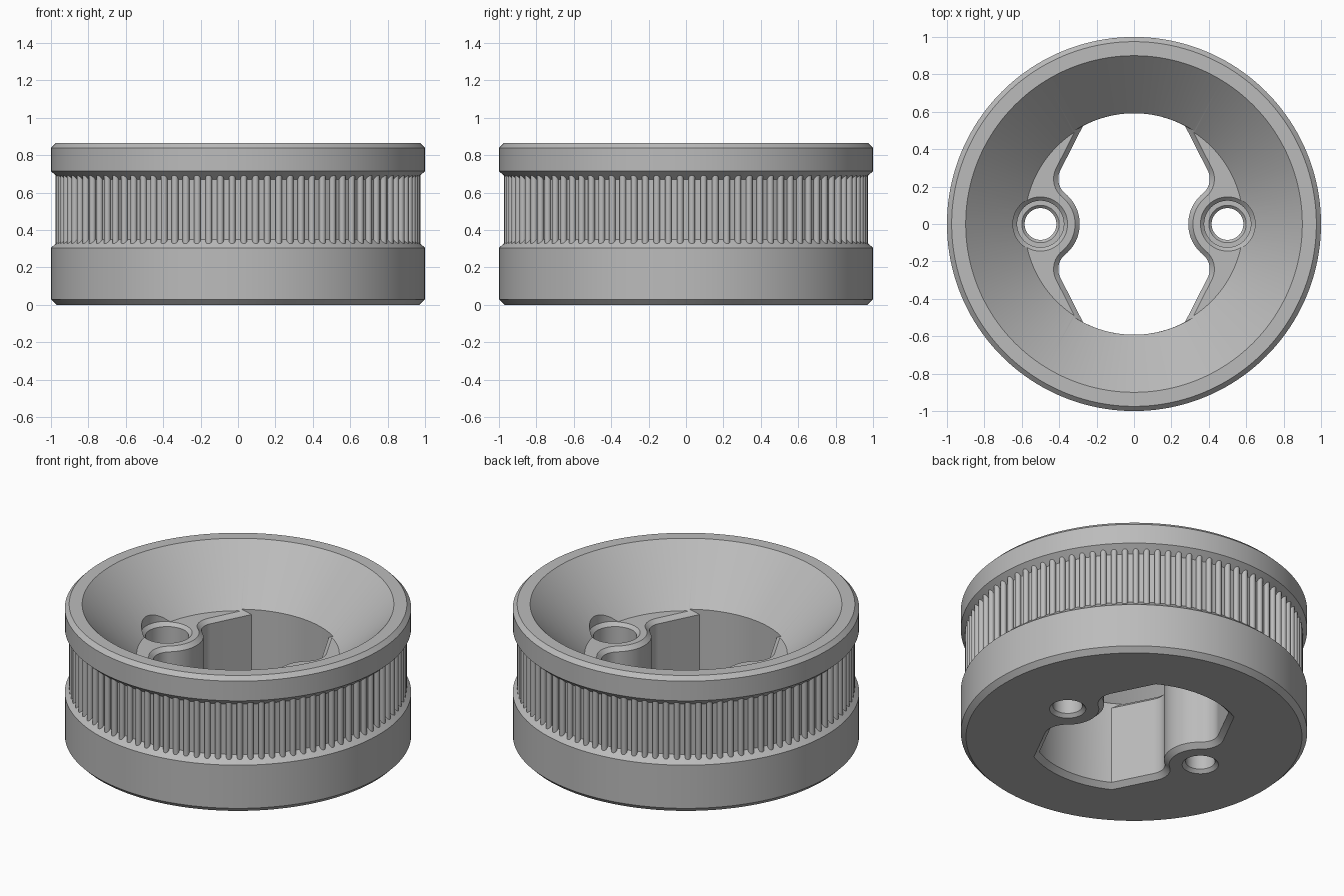
import bpy
import bmesh
from math import sin, cos, pi, radians, sqrt, hypot, atan2

if "Cube" in bpy.data.objects:
    bpy.data.objects.remove(bpy.data.objects["Cube"], do_unlink=True)

GREY = (0.5, 0.5, 0.5, 1.0)
grey = bpy.data.materials.new("plain grey")
grey.use_nodes = True
grey.diffuse_color = GREY
grey.node_tree.nodes["Principled BSDF"].inputs["Base Color"].default_value = GREY


def add_object(name, bm):
    bmesh.ops.recalc_face_normals(bm, faces=bm.faces)
    mesh = bpy.data.meshes.new(name)
    bm.to_mesh(mesh)
    bm.free()
    mesh.materials.append(grey)
    obj = bpy.data.objects.new(name, mesh)
    bpy.context.collection.objects.link(obj)
    return obj


def add_loft(bm, rings):
    """Skin matching closed rings of points and cap both ends."""
    loops = [[bm.verts.new(p) for p in ring] for ring in rings]
    n = len(loops[0])
    for low, high in zip(loops, loops[1:]):
        for i in range(n):
            j = (i + 1) % n
            bm.faces.new((low[i], low[j], high[j], high[i]))
    bm.faces.new(loops[0][::-1])
    bm.faces.new(loops[-1])


def loft(name, rings):
    bm = bmesh.new()
    add_loft(bm, rings)
    return add_object(name, bm)


def circle(r, z, n, cx=0.0, cy=0.0):
    return [(cx + r * cos(2 * pi * i / n), cy + r * sin(2 * pi * i / n), z)
            for i in range(n)]


def arc(cx, cy, r, a, b, n):
    return [(cx + r * cos(a + (b - a) * i / n), cy + r * sin(a + (b - a) * i / n))
            for i in range(n + 1)]


def opening(grow, end_radius, z):
    """Outline of the central opening, its side walls moved out by grow."""
    boss_x, boss_r, fillet = 0.5, 0.21, 0.1
    fx = 0.305
    fy = sqrt((boss_r + fillet) ** 2 - (boss_x - fx) ** 2)
    meet = atan2(fy, fx - boss_x)
    lean = radians(27)
    quarter = arc(boss_x, 0, boss_r - grow, pi, meet, 10)
    quarter += arc(fx, fy, fillet + grow, meet - pi, lean, 12)
    # Straight wall runs on until it reaches the round end
    px, py = quarter[-1]
    dx, dy = -sin(lean), cos(lean)
    along = px * dx + py * dy
    t = -along + sqrt(along ** 2 - px ** 2 - py ** 2 + end_radius ** 2)
    quarter += arc(0, 0, end_radius, atan2(py + t * dy, px + t * dx), pi / 2, 12)
    # Mirror the quarter into the full outline
    half = quarter + [(-x, y) for x, y in quarter[-2::-1]]
    full = half + [(x, -y) for x, y in half[-2:0:-1]]
    return [(x, y, z) for x, y in full]


# Wheel body: two flanges, a grooved waist and a conical bowl on top
profile = [(0.97, 0), (1, 0.03), (1, 0.305), (0.95, 0.35), (0.95, 0.67),
           (1, 0.715), (1, 0.84), (0.975, 0.865), (0.9, 0.865), (0.585, 0.55)]
body = loft("wheel_body", [circle(r, z, 160) for r, z in profile])

# Central opening with chamfered ends
END = 0.592
cutters = [loft("opening_cutter", [
    opening(0.04, END + 0.04, -0.01), opening(0, END, 0.03),
    opening(0, END, 0.525), opening(0.03, END, 0.555), opening(0.03, END, 0.95)])]

# Counterbored screw holes
screw = [(0.115, -0.01), (0.085, 0.02), (0.085, 0.335), (0.1, 0.35),
         (0.125, 0.35), (0.125, 0.53), (0.148, 0.553), (0.148, 0.95)]
for side in (-1, 1):
    cutters.append(loft("screw_hole_cutter",
                        [circle(r, z, 48, side * 0.5) for r, z in screw]))

bpy.context.view_layer.objects.active = body
for cutter in cutters:
    cutter.hide_render = True
    mod = body.modifiers.new("cut", 'BOOLEAN')
    mod.operation = 'DIFFERENCE'
    mod.solver = 'EXACT'
    mod.object = cutter
    bpy.ops.object.modifier_apply(modifier=mod.name)
for cutter in cutters:
    bpy.data.objects.remove(cutter, do_unlink=True)

# Rounded grip ribs around the waist
RIBS = 96
bm = bmesh.new()
for i in range(RIBS):
    a = 2 * pi * (i + 0.5) / RIBS
    x, y = 0.957 * cos(a), 0.957 * sin(a)
    add_loft(bm, [circle(0.018, z, 14, x, y) for z in (0.328, 0.692)])
ribs = add_object("grip_ribs", bm)

# Smooth shading with sharp edges kept
for obj in (body, ribs):
    bpy.ops.object.select_all(action='DESELECT')
    obj.select_set(True)
    bpy.context.view_layer.objects.active = obj
    bpy.ops.object.shade_smooth_by_angle(angle=radians(30))
